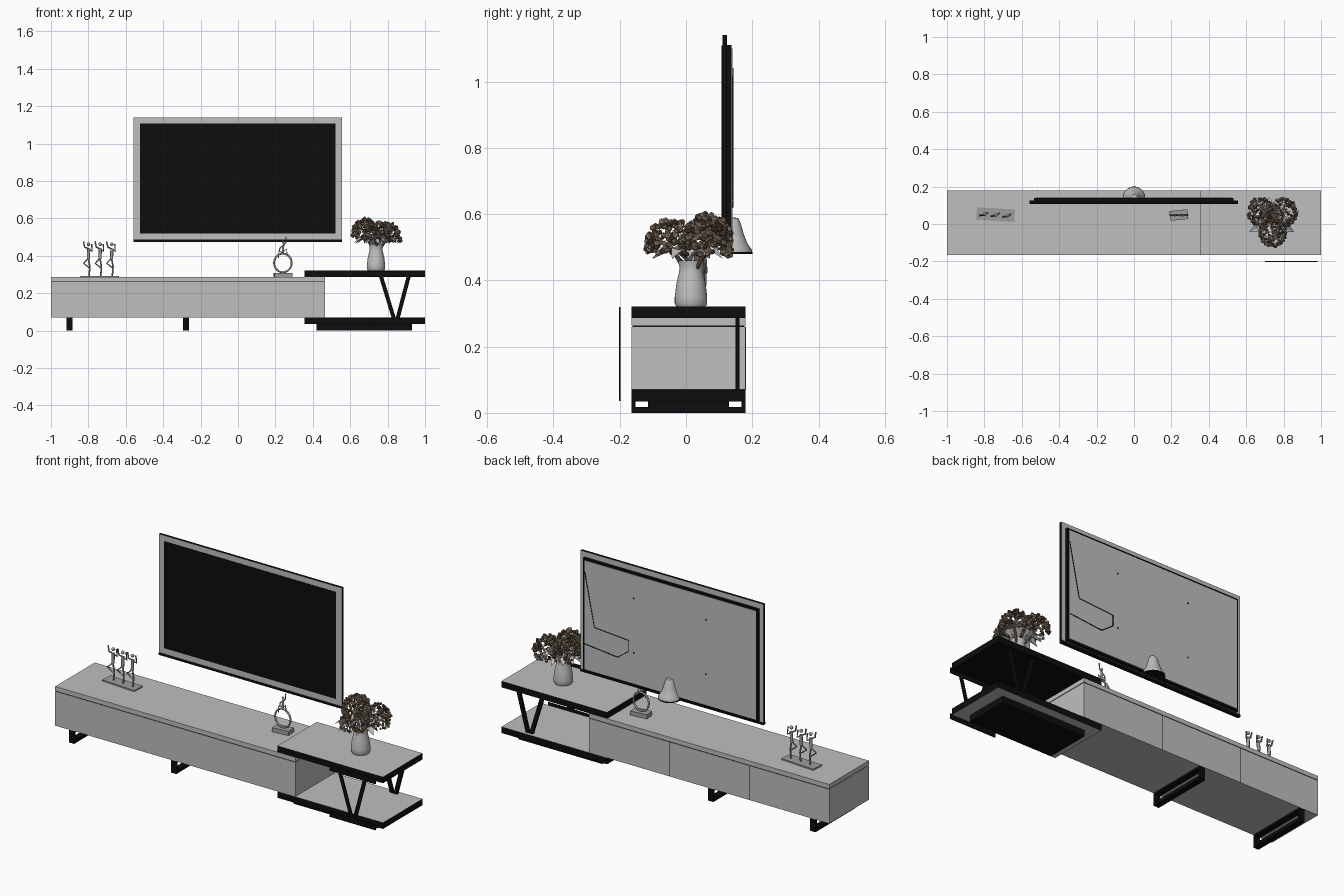
import bpy, bmesh, math, random
from mathutils import Vector, Matrix

random.seed(4)
if "Cube" in bpy.data.objects:
    bpy.data.objects.remove(bpy.data.objects["Cube"])


def material(name, r, g, b):
    m = bpy.data.materials.new(name)
    m.use_nodes = True
    m.diffuse_color = (r, g, b, 1)
    m.node_tree.nodes["Principled BSDF"].inputs["Base Color"].default_value = (r, g, b, 1)
    return m


GRAY = material("light gray", .52, .52, .52)
BLACK = material("black", .004, .004, .004)
METAL = material("ornament gray", .34, .34, .34)
TAN = material("dry petal tan", .34, .25, .18)
BROWN = material("dry petal brown", .11, .075, .05)
CREAM = material("dry petal cream", .5, .41, .33)


def finish(name, bm, *mats, smooth=False):
    me = bpy.data.meshes.new(name)
    bm.to_mesh(me)
    bm.free()
    for m in mats:
        me.materials.append(m)
    ob = bpy.data.objects.new(name, me)
    bpy.context.collection.objects.link(ob)
    if smooth:
        bpy.ops.object.select_all(action='DESELECT')
        ob.select_set(True)
        bpy.context.view_layer.objects.active = ob
        bpy.ops.object.shade_smooth_by_angle(angle=math.radians(40))
    return ob


def box(name, x, y, z, *mats, rule=None, turn=0):
    """Box from three (low, high) ranges; rule(normal) picks the material slot."""
    bm = bmesh.new()
    mid = Vector([sum(r) / 2 for r in (x, y, z)])
    size = [r[1] - r[0] for r in (x, y, z)]
    bmesh.ops.create_cube(bm, size=1, matrix=Matrix.Translation(mid)
                          @ Matrix.Rotation(turn, 4, 'Z') @ Matrix.Diagonal((*size, 1)))
    if rule:
        bm.normal_update()
        for f in bm.faces:
            f.material_index = rule(f.normal)
    return finish(name, bm, *mats)


def slanted(name, low, high, half, y, mat):
    """Flat bar in the xz plane between two (x, z) points."""
    bm = bmesh.new()
    ring = [(low[0] - half, low[1]), (low[0] + half, low[1]),
            (high[0] + half, high[1]), (high[0] - half, high[1])]
    face = bm.faces.new([bm.verts.new((px, y[0], pz)) for px, pz in ring])
    ext = bmesh.ops.extrude_face_region(bm, geom=[face])
    bmesh.ops.translate(bm, vec=(0, y[1] - y[0], 0),
                        verts=[v for v in ext["geom"] if isinstance(v, bmesh.types.BMVert)])
    bmesh.ops.recalc_face_normals(bm, faces=bm.faces)
    return finish(name, bm, mat)


def revolve(name, profile, centre, mat, arc=2 * math.pi, steps=32):
    bm = bmesh.new()
    vs = [bm.verts.new((centre[0] + r, centre[1], z)) for r, z in profile]
    es = [bm.edges.new(p) for p in zip(vs, vs[1:])]
    bmesh.ops.spin(bm, geom=vs + es, cent=(*centre, 0), axis=(0, 0, 1), angle=arc, steps=steps)
    bmesh.ops.remove_doubles(bm, verts=bm.verts, dist=1e-5)
    bmesh.ops.recalc_face_normals(bm, faces=bm.faces)
    return finish(name, bm, mat, smooth=True)


def tubes(name, paths, radius, mat, cyclic=False):
    cu = bpy.data.curves.new(name, 'CURVE')
    cu.dimensions = '3D'
    cu.bevel_depth = radius
    cu.bevel_resolution = 2
    cu.use_fill_caps = True
    for path in paths:
        sp = cu.splines.new('POLY')
        sp.points.add(len(path) - 1)
        for p, co in zip(sp.points, path):
            p.co = (*co, 1)
        sp.use_cyclic_u = cyclic
    cu.materials.append(mat)
    ob = bpy.data.objects.new(name, cu)
    bpy.context.collection.objects.link(ob)


def ball(name, centre, radius, mat):
    bm = bmesh.new()
    bmesh.ops.create_uvsphere(bm, u_segments=12, v_segments=8, radius=radius,
                              matrix=Matrix.Translation(centre))
    finish(name, bm, mat, smooth=True)


DEPTH = (-.165, .18)

# Long cabinet with a shadow gap under its top
box("cabinet_body", (-1, .465), DEPTH, (.07, .259), GRAY)
box("cabinet_gap", (-.997, .462), (-.162, .177), (.259, .263), BLACK)
box("cabinet_top", (-1, .465), DEPTH, (.263, .286), GRAY)
for i, x in enumerate((-.515, -.025)):
    box(f"cabinet_back_seam_{i}", (x - .0015, x + .0015), (.179, .1805), (.07, .259), BLACK)

# Loop feet
for i, x in enumerate((-.9, -.277)):
    span = (x - .016, x + .016)
    box(f"foot_{i}_bottom", span, DEPTH, (0, .018), BLACK)
    box(f"foot_{i}_top", span, DEPTH, (.06, .07), BLACK)
    box(f"foot_{i}_front", span, (-.165, -.153), (.018, .06), BLACK)
    box(f"foot_{i}_rear", span, (.168, .18), (.018, .06), BLACK)

# Side table: black edged shelves, plinth and V braces
box("upper_shelf", (.355, 1), DEPTH, (.287, .321), BLACK, GRAY, rule=lambda n: int(n.z > .5))
box("lower_shelf", (.355, 1), DEPTH, (.035, .069), BLACK, GRAY, rule=lambda n: int(abs(n.z) > .5))
box("plinth", (.42, .93), (-.115, .13), (0, .035), BLACK)
for name, y in (("front", (-.202, -.198)), ("rear", (.15, .162))):
    slanted(f"{name}_brace_left", (.835, .06), (.763, .295), .011, y, BLACK)
    slanted(f"{name}_brace_right", (.852, .06), (.914, .295), .011, y, BLACK)
for name, z in (("top", (.29, .32)), ("bottom", (.036, .066))):
    box(f"front_brace_{name}_bar", (.7, .98), (-.202, -.198), z, BLACK)

# Television
box("tv_front_panel", (-.56, .557), (.11, .124), (.478, 1.14), BLACK, GRAY,
    rule=lambda n: int(abs(n.y) > .5))
box("tv_lower_lip", (-.56, .557), (.108, .126), (.474, .487), BLACK)
box("tv_screen", (-.525, .522), (.107, .111), (.52, 1.108), BLACK)
box("tv_back_rim", (-.535, .532), (.124, .138), (.49, 1.11), BLACK)
box("tv_back_cover", (-.525, .522), (.138, .1405), (.5, 1.1), GRAY)
groove = [(.52, 1.04), (.46, .745), (.25, .73), (.25, .67), (.32, .62), (.52, .64)]
tubes("tv_back_groove", [[(x, .1405, z) for x, z in groove]], .0022, BLACK)
for i in range(4):
    cx, cz = (-.22, .22)[i % 2], (.67, .97)[i // 2]
    box(f"tv_mount_hole_{i}", (cx - .004, cx + .004), (.14, .142), (cz - .004, cz + .004), BLACK)

# Flared half round hood at the foot of the television
hood = [(0, .59), (.018, .588), (.026, .57), (.034, .54), (.046, .51), (.059, .492), (.059, .486)]
revolve("tv_stand_hood", hood, (0, .14), GRAY, arc=math.pi, steps=20)
revolve("tv_stand_base", [(0, .486), (.06, .486), (.06, .48), (0, .48)], (0, .14), BLACK,
        arc=math.pi, steps=20)

# Three dancers on a plate
box("dancer_plate", (-.842, -.638), (.016, .084), (.286, .293), METAL, turn=-.06)


def figure(name, x, y, z, s, limbs, head):
    place = lambda p: (x + p[0] * s, y + p[1] * s, z + p[2] * s)
    tubes(name + "_limbs", [[place(p) for p in path] for path in limbs], .0042 * s, METAL)
    tubes(name + "_torso", [[place((0, 0, .092)), place((.002, 0, .148))]], .0085 * s, METAL)
    ball(name + "_head", place(head), .0095 * s, METAL)


dancer = [
    [(.004, 0, 0), (.008, 0, .05), (0, 0, .095)],
    [(0, 0, .095), (-.026, -.008, .068), (.004, -.004, .045)],
    [(0, 0, .145), (-.02, -.006, .155), (-.026, -.004, .185)],
    [(0, 0, .145), (.02, .008, .132), (.017, .006, .172)],
]
for i in range(3):
    figure(f"dancer_{i}", -.8 + i * .062, .053 - i * .004, .292, 1, dancer, (.001, 0, .17))

# Ring ornament with a seated figure
box("ring_base", (.192, .288), (.022, .074), (.286, .309), METAL, turn=.1)
circle = [2 * math.pi * i / 32 for i in range(32)]
tubes("ring", [[(.24 + .047 * math.cos(a), .048, .362 + .05 * math.sin(a)) for a in circle]],
      .005, METAL, cyclic=True)
seated = [
    [(0, 0, .092), (-.03, -.006, .1), (-.034, -.006, .05)],
    [(0, 0, .092), (.026, -.006, .12), (.032, -.006, .075)],
    [(0, 0, .145), (.022, 0, .165), (.024, 0, .208)],
    [(0, 0, .145), (-.022, 0, .125), (-.026, 0, .1)],
]
figure("seated", .24, .048, .352, .72, seated, (.002, 0, .168))

# Vase
AXIS = (.738, .015)
vase = [(0, .321), (.044, .321), (.049, .33), (.049, .35), (.044, .39), (.036, .425), (.034, .44),
        (.039, .46), (.035, .46), (.03, .44), (.038, .39), (0, .34)]
revolve("vase", vase, AXIS, GRAY)

# Drooping leaves under the blooms
bm = bmesh.new()
for i in range(12):
    a = 2 * math.pi * i / 12 + random.uniform(-.15, .15)
    out, side = Vector((math.cos(a), math.sin(a), 0)), Vector((-math.sin(a), math.cos(a), 0))
    reach = random.uniform(.11, .135)
    root, tip = [Vector((*AXIS, z)) + out * r for r, z in ((.015, .45), (reach, .465))]
    rib = Vector((*AXIS, .492)) + out * reach * .65
    edges = [rib + side * .025 * k + Vector((0, 0, .008)) for k in (-1, 1)]
    r, m, t, e, f = [bm.verts.new(p) for p in (root, rib, tip, *edges)]
    for tri in ((r, e, m), (r, m, f), (m, e, t), (m, t, f)):
        bm.faces.new(tri)
finish("leaves", bm, GRAY)

# Three domed heads packed with small dry florets, plus stems
heads = [(.678, .065, .515), (.8, .062, .495), (.742, -.045, .5)]
tubes("stems", [[(*AXIS, .4), h] for h in heads], .006, BROWN)
bm = bmesh.new()
for head in heads:
    for i in range(220):
        up = random.uniform(-.25, 1)
        a = random.uniform(0, 2 * math.pi)
        flat = math.sqrt(1 - up * up)
        d = Vector((flat * math.cos(a), flat * math.sin(a), up)) * random.uniform(.82, 1)
        spot = Vector(head) + Vector((d.x * .073, d.y * .08, d.z * .087))
        start = len(bm.faces)
        bmesh.ops.create_icosphere(bm, subdivisions=1, radius=random.uniform(.006, .01),
                                   matrix=Matrix.Translation(spot))
        bm.faces.ensure_lookup_table()
        tone = random.choice((0, 0, 1, 1, 2))
        for f in bm.faces[start:]:
            f.material_index = tone
finish("florets", bm, TAN, BROWN, CREAM)
